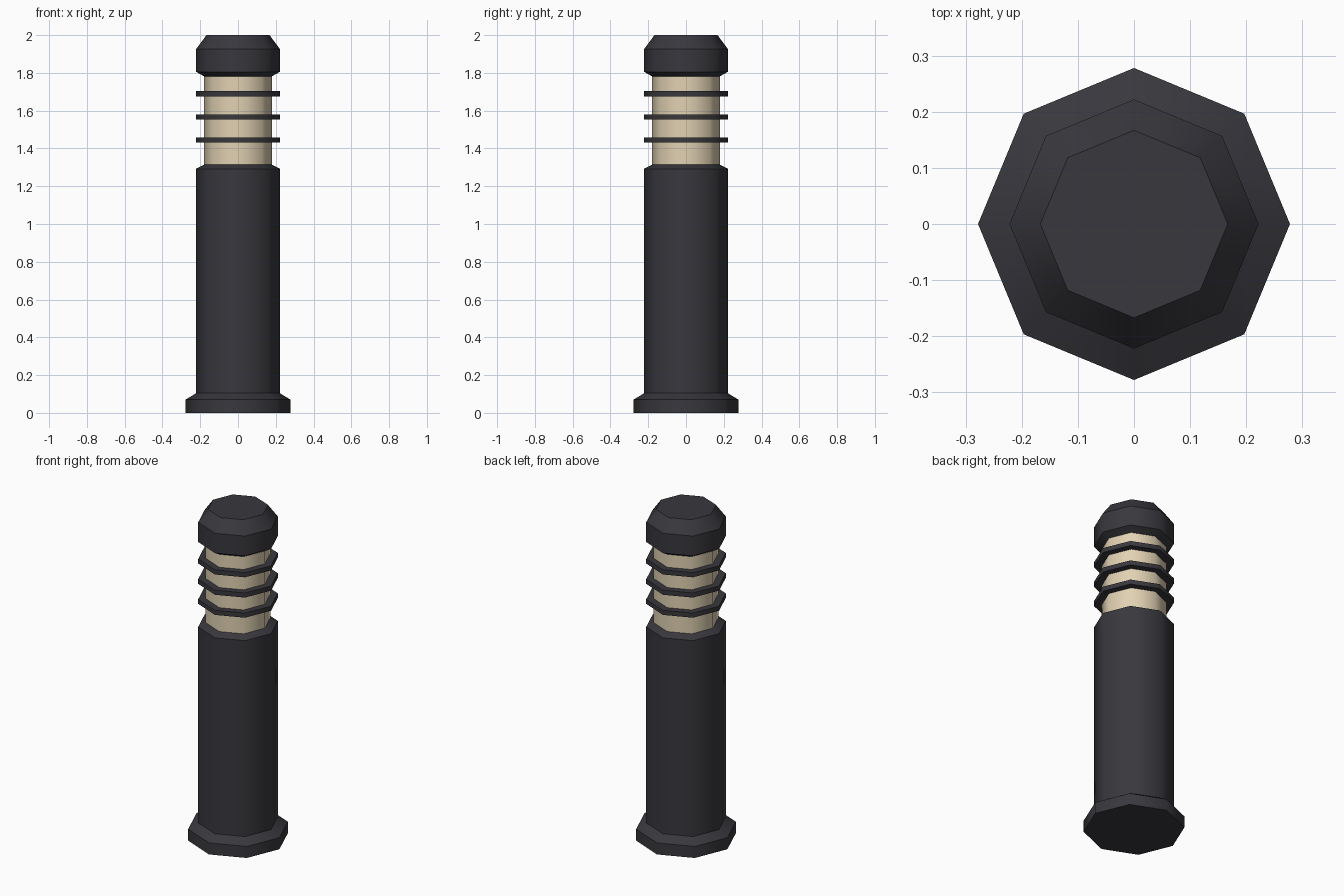
import bpy, bmesh, math

if "Cube" in bpy.data.objects:
    bpy.data.objects.remove(bpy.data.objects["Cube"])

SIDES = 8


def material(name, rgb):
    m = bpy.data.materials.new(name)
    m.diffuse_color = (*rgb, 1)
    m.use_nodes = True
    m.node_tree.nodes["Principled BSDF"].inputs["Base Color"].default_value = m.diffuse_color
    return m


dark = material("dark_metal", (0.040, 0.039, 0.047))
cream = material("cream_glass", (0.75, 0.64, 0.45))


def lathe(name, profile, mat):
    """Closed eight-sided solid from (radius, z) pairs, smooth around, crisp between tiers."""
    bm = bmesh.new()
    rings = [[bm.verts.new((r * math.cos(k * math.tau / SIDES),
                            r * math.sin(k * math.tau / SIDES), z))
              for k in range(SIDES)] for r, z in profile]
    for low, high in zip(rings, rings[1:]):
        for k in range(SIDES):
            n = (k + 1) % SIDES
            bm.faces.new((low[k], low[n], high[n], high[k])).smooth = True
    bm.faces.new(rings[0][::-1])
    bm.faces.new(rings[-1])
    for e in bm.edges:
        if abs(e.verts[0].co.z - e.verts[1].co.z) < 1e-5:
            e.smooth = False
    mesh = bpy.data.meshes.new(name)
    bm.to_mesh(mesh)
    bm.free()
    mesh.materials.append(mat)
    obj = bpy.data.objects.new(name, mesh)
    bpy.context.collection.objects.link(obj)
    return obj


# Post with flared foot and chamfered shoulder
lathe("post", [(0.278, 0), (0.278, 0.07), (0.222, 0.104),
               (0.222, 1.292), (0.18, 1.314)], dark)

# Light column
lathe("lamp", [(0.18, 1.31), (0.18, 1.785)], cream)

# Louvre rings around the lamp
for i, z in enumerate((1.445, 1.567, 1.69)):
    lathe(f"louvre_ring_{i + 1}", [(0.222, z - 0.014), (0.222, z + 0.014)], dark)

# Bevelled cap
lathe("cap", [(0.18, 1.782), (0.222, 1.806), (0.222, 1.926), (0.167, 2.0)], dark)
